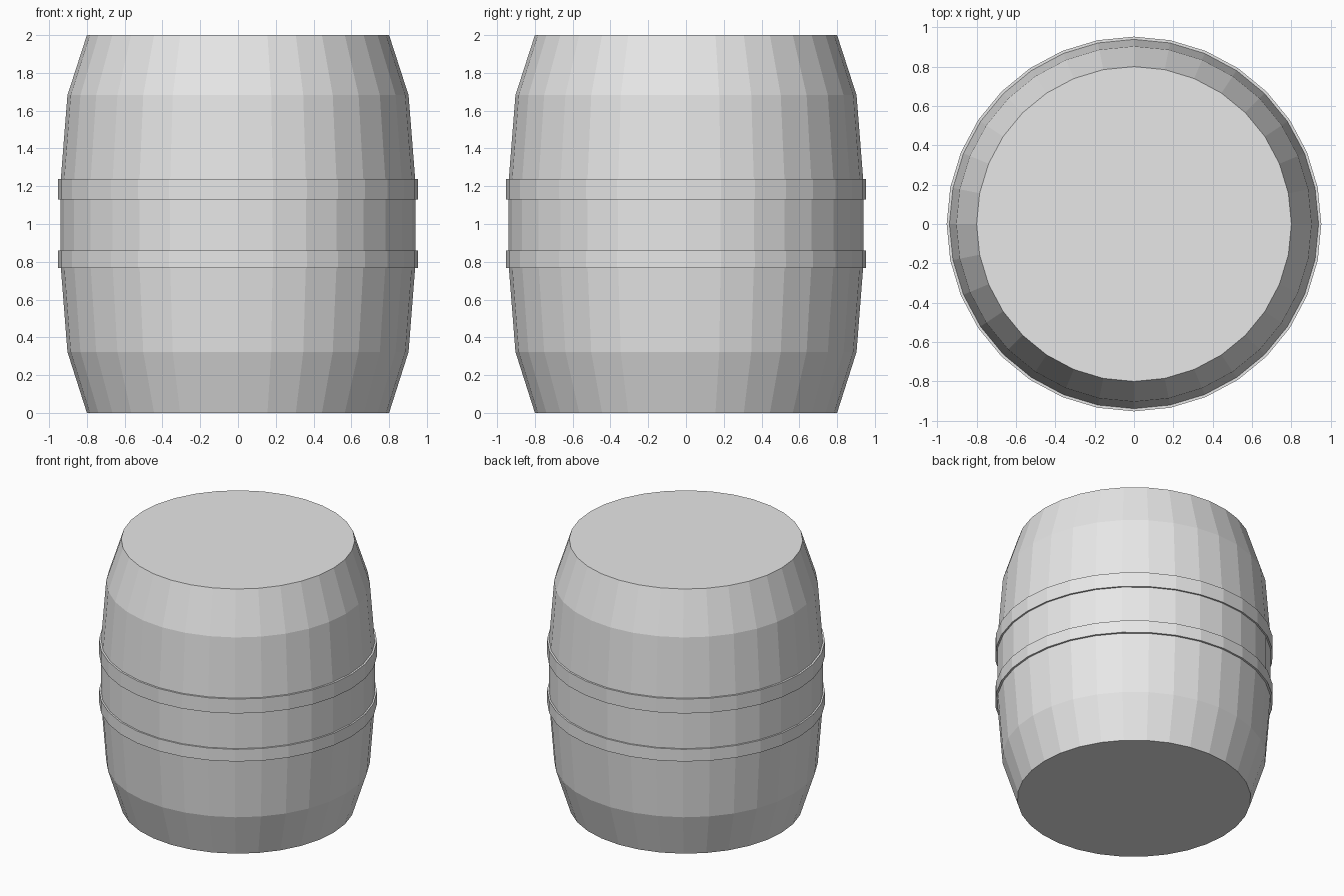
import bpy, bmesh
from math import cos, sin, tau

SIDES = 32

if "Cube" in bpy.data.objects:
    bpy.data.objects.remove(bpy.data.objects["Cube"], do_unlink=True)

grey = bpy.data.materials.new("light_grey")
grey.use_nodes = True
grey.diffuse_color = (0.8, 0.8, 0.8, 1)
grey.node_tree.nodes["Principled BSDF"].inputs["Base Color"].default_value = (0.8, 0.8, 0.8, 1)


def lathe(name, profile, closed=False):
    """Turn (radius, z) points around z; an open profile gets flat end caps."""
    bm = bmesh.new()
    rings = [[bm.verts.new((r * cos(tau * i / SIDES), r * sin(tau * i / SIDES), z))
              for i in range(SIDES)] for r, z in profile]
    pairs = list(zip(rings, rings[1:]))
    if closed:
        pairs.append((rings[-1], rings[0]))
    else:
        bm.faces.new(rings[0])
        bm.faces.new(rings[-1])
    for low, high in pairs:
        for i in range(SIDES):
            j = (i + 1) % SIDES
            bm.faces.new((low[i], low[j], high[j], high[i]))
    bmesh.ops.recalc_face_normals(bm, faces=bm.faces)
    mesh = bpy.data.meshes.new(name)
    bm.to_mesh(mesh)
    bm.free()
    mesh.materials.append(grey)
    obj = bpy.data.objects.new(name, mesh)
    bpy.context.collection.objects.link(obj)
    return obj


# Bulging body with flat ends
lathe("barrel_body", [(0.80, 0), (0.903, 0.323), (0.938, 0.77), (0.94, 0.86),
                      (0.94, 1.13), (0.938, 1.24), (0.903, 1.682), (0.80, 2)])

# Two raised hoops around the middle
for name, low, high in (("lower_hoop", 0.767, 0.859), ("upper_hoop", 1.13, 1.239)):
    lathe(name, [(0.92, low), (0.952, low), (0.952, high), (0.92, high)], closed=True)
